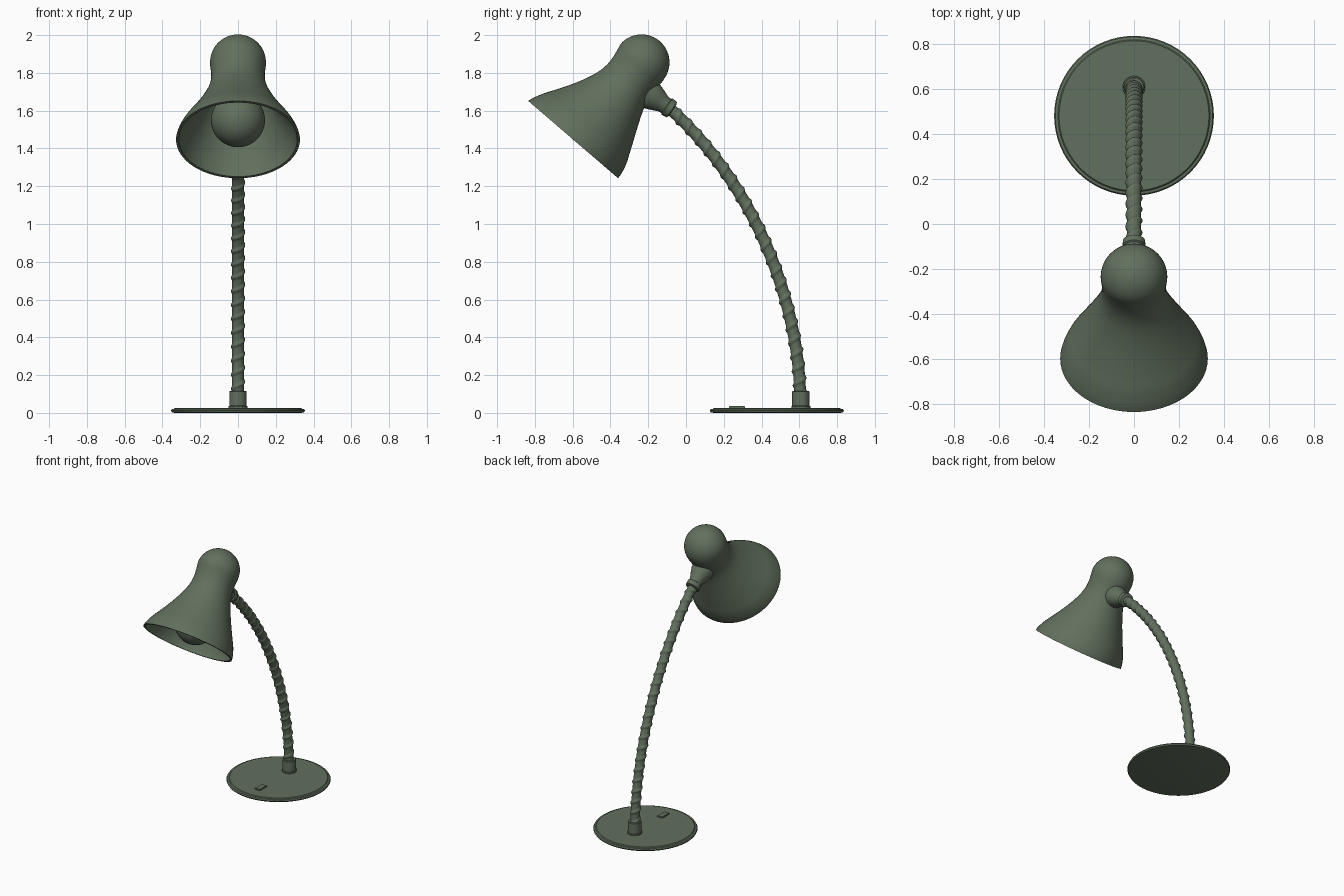
import bpy, bmesh, math
from mathutils import Vector, geometry

if "Cube" in bpy.data.objects:
    bpy.data.objects.remove(bpy.data.objects["Cube"])

green = bpy.data.materials.new("green_paint")
green.diffuse_color = (0.12, 0.16, 0.11, 1)
green.use_nodes = True
green.node_tree.nodes["Principled BSDF"].inputs["Base Color"].default_value = green.diffuse_color


def finish(name, bm, angle=35):
    bmesh.ops.recalc_face_normals(bm, faces=bm.faces)
    mesh = bpy.data.meshes.new(name)
    bm.to_mesh(mesh)
    bm.free()
    ob = bpy.data.objects.new(name, mesh)
    bpy.context.collection.objects.link(ob)
    mesh.materials.append(green)
    bpy.ops.object.select_all(action='DESELECT')
    bpy.context.view_layer.objects.active = ob
    ob.select_set(True)
    bpy.ops.object.shade_smooth_by_angle(angle=math.radians(angle))
    return ob


def skin(bm, rings):
    """Bridge equal rings of points and cap both ends."""
    loops = [[bm.verts.new(p) for p in r] for r in rings]
    n = len(loops[0])
    for a, b in zip(loops, loops[1:]):
        for i in range(n):
            j = (i + 1) % n
            bm.faces.new((a[i], a[j], b[j], b[i]))
    bm.faces.new(loops[0])
    bm.faces.new(loops[-1])


def lathe(name, profile, origin, axis=(0, 0, 1), segs=48, shape=None):
    """Turn (radius, height) points about an axis; shape gives (x scale, y shift) by height."""
    rot = Vector((0, 0, 1)).rotation_difference(Vector(axis))
    rings = []
    for r, h in profile:
        sx, dy = shape(h) if shape else (1, 0)
        rings.append([Vector(origin) + rot @ Vector((
            r * sx * math.cos(2 * math.pi * i / segs),
            r * math.sin(2 * math.pi * i / segs) + dy, h)) for i in range(segs)])
    bm = bmesh.new()
    skin(bm, rings)
    return finish(name, bm)


# Base plate, stem socket and switch
lathe("base", [(0.335, 0), (0.35, 0.003), (0.355, 0.012), (0.35, 0.02),
               (0.338, 0.022), (0.333, 0.027)], (0, 0.481, 0), segs=64)
lathe("stem_socket", [(0.05, 0.02), (0.05, 0.035), (0.046, 0.038), (0.046, 0.113),
                      (0.042, 0.117)], (0, 0.608, 0), segs=32)
bm = bmesh.new()
bmesh.ops.create_cube(bm, size=1)
for v in bm.verts:
    v.co = (v.co.x * 0.045, 0.27 + v.co.y * 0.085, 0.028 + v.co.z * 0.016)
bmesh.ops.bevel(bm, geom=bm.edges[:], offset=0.003, segments=2, affect='EDGES')
finish("switch", bm)

# Flexible arm: tube along a curve with a spiral ridge
path = geometry.interpolate_bezier(Vector((0, 0.605, 0.09)), Vector((0, 0.59, 0.65)),
                                   Vector((0, 0.33, 1.24)), Vector((0, -0.09, 1.615)), 320)
rings, dist = [], 0
for k, p in enumerate(path):
    t = (path[min(k + 1, 319)] - path[max(k - 1, 0)]).normalized()
    side = Vector((1, 0, 0))
    up = t.cross(side)
    if k:
        dist += (p - path[k - 1]).length
    ring = []
    for i in range(20):
        a = 2 * math.pi * i / 20
        r = 0.031 + 0.007 * max(0, math.cos(2 * math.pi * dist / 0.075 - a)) ** 2
        ring.append(p + r * (math.cos(a) * side + math.sin(a) * up))
    rings.append(ring)
bm = bmesh.new()
skin(bm, rings)
finish("flexible_arm", bm, 60)

# Joint between arm and shade
lathe("shade_joint", [(0.036, -0.005), (0.049, 0), (0.052, 0.03), (0.045, 0.035),
                      (0.047, 0.055), (0.062, 0.09), (0.078, 0.135), (0.078, 0.2)],
      (0, -0.075, 1.605), Vector((0, -0.83, 0.56)).normalized(), 32)

# Bell-shaped shade with a domed top, thin wall and open mouth
axis = Vector((0, 0.652, 0.758)).normalized()
mouth = Vector((0, -0.5975, 1.447))
ctrl = [(0.314, 0), (0.306, 0.035), (0.285, 0.09), (0.253, 0.15), (0.2, 0.255),
        (0.16, 0.35), (0.143, 0.42), (0.141, 0.48)]
bell = []
for i in range(len(ctrl) - 1):        # smooth the bell through its control points
    p0, p1 = Vector(ctrl[max(i - 1, 0)]), Vector(ctrl[i])
    p2, p3 = Vector(ctrl[i + 1]), Vector(ctrl[min(i + 2, len(ctrl) - 1)])
    for s in (0, 0.25, 0.5, 0.75):
        bell.append(tuple(0.5 * (2 * p1 + (p2 - p0) * s + (2 * p0 - 5 * p1 + 4 * p2 - p3) * s * s
                                 + (3 * p1 - p0 - 3 * p2 + p3) * s ** 3)))
dome = [(0.148 * math.cos(a), 0.546 + 0.148 * math.sin(a))
        for a in [math.radians(-12 + 101 * k / 16) for k in range(17)]]
outer = bell + dome
inner = [(max(r - 0.014, 0.001), h - 0.014 * max(0, h - 0.5) / 0.19) for r, h in outer]


def shade_shape(h):
    u = min(max(h / 0.56, 0), 1)
    return 1.045 - 0.045 * u, 0.02 * math.sin(math.pi * u) + 0.008 * u


lathe("shade", inner[::-1] + outer, mouth, axis, 64, shade_shape)

# Bulb with its neck and holder inside the shade
R, c = 0.143, 0.142
ball = [(R * math.cos(a), c + R * math.sin(a))
        for a in [math.radians(-89 + 145 * k / 24) for k in range(25)]]
lathe("bulb", ball + [(0.066, 0.29), (0.055, 0.33), (0.055, 0.4)], mouth + Vector((0, 0.006, -0.005)), axis)
lathe("bulb_holder", [(0.062, 0.36), (0.075, 0.365), (0.075, 0.56), (0.07, 0.565)],
      mouth + Vector((0, 0.006, -0.005)), axis, 32)
